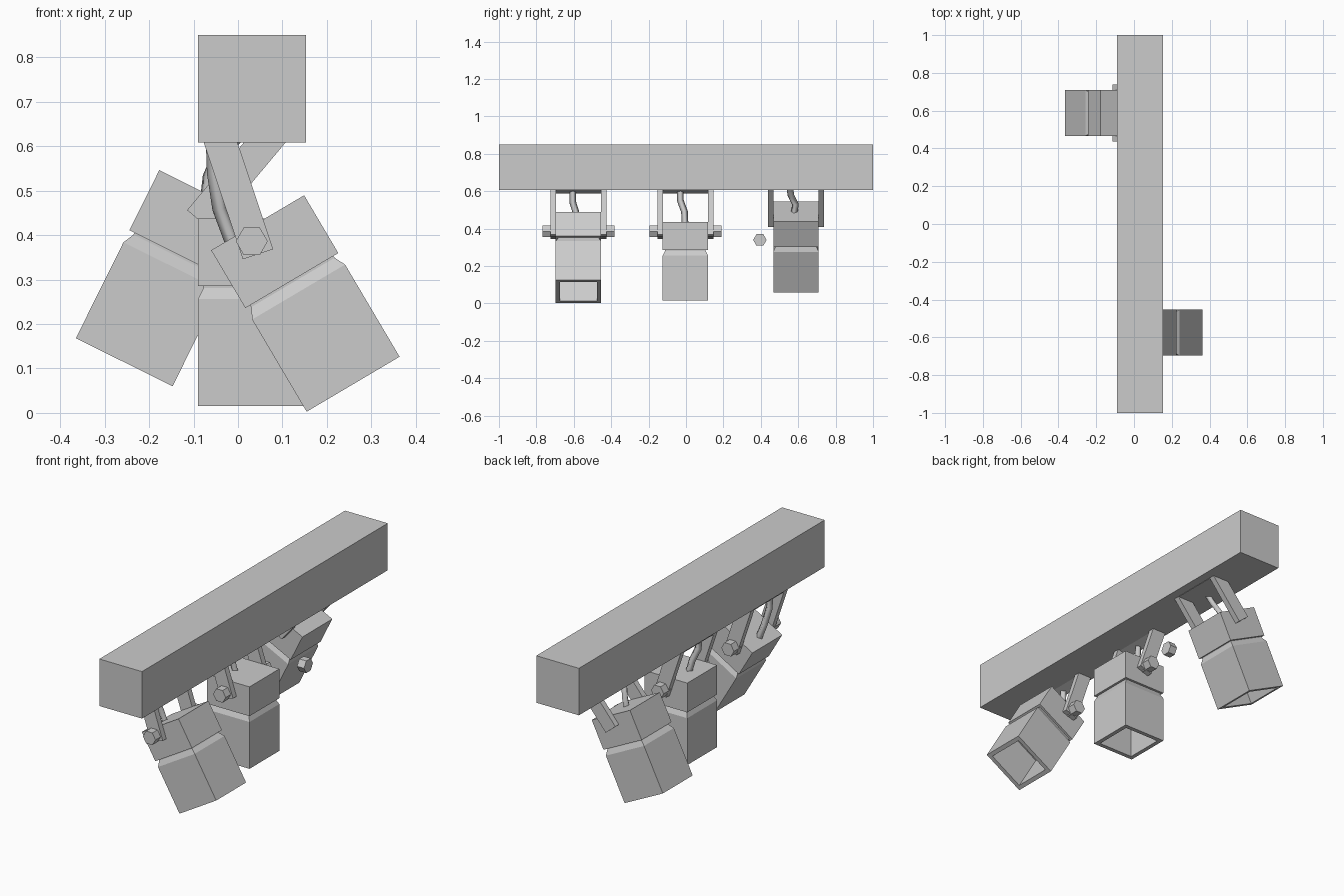
import bpy, bmesh
from math import radians, cos, sin, pi
from mathutils import Matrix, Vector

if "Cube" in bpy.data.objects:
    bpy.data.objects.remove(bpy.data.objects["Cube"])


def loft(name, rings, matrix=Matrix()):
    """Skin a list of equal-length closed rings and cap both ends."""
    bm = bmesh.new()
    loops = [[bm.verts.new(p) for p in ring] for ring in rings]
    n = len(loops[0])
    for a, b in zip(loops, loops[1:]):
        for i in range(n):
            j = (i + 1) % n
            bm.faces.new((a[i], a[j], b[j], b[i]))
    bm.faces.new(loops[0][::-1])
    bm.faces.new(loops[-1])
    bmesh.ops.recalc_face_normals(bm, faces=bm.faces)
    mesh = bpy.data.meshes.new(name)
    bm.to_mesh(mesh)
    bm.free()
    ob = bpy.data.objects.new(name, mesh)
    ob.matrix_world = matrix
    bpy.context.collection.objects.link(ob)
    return ob


def placed(x, y, z, tilt):
    return Matrix.Translation((x, y, z)) @ Matrix.Rotation(radians(tilt), 4, 'Y')


def square(h, z):
    return [(-h, -h, z), (h, -h, z), (h, h, z), (-h, h, z)]


def lamp(name, x, y, z, tilt):
    # square housing: hollow mouth, rim, lower body, groove, upper body
    profile = [(0.1, 0.21), (0.1, 0), (0.1215, 0), (0.1215, 0.241),
               (0.109, 0.266), (0.109, 0.271), (0.1215, 0.271), (0.1215, 0.422)]
    loft(name, [square(h, v) for h, v in profile], placed(x, y, z, tilt))


def bracket(name, x, y, z, tilt):
    # U-shaped yoke, origin at the lower end of the arms
    u = [(-0.15, 0), (-0.12, 0), (-0.12, 0.257), (0.12, 0.257),
         (0.12, 0), (0.15, 0), (0.15, 0.287), (-0.15, 0.287)]
    loft(name, [[(s, a, b) for a, b in u] for s in (-0.036, 0.036)],
         placed(x, y, z, tilt))


def bolt(name, center, length, axis):
    r = 0.036
    hexagon = [(r * cos(i * pi / 3), r * sin(i * pi / 3)) for i in range(6)]
    rings = []
    for s in (-length / 2, length / 2):
        rings.append([(a, s, b) if axis == 'Y' else (s, a, b) for a, b in hexagon])
    loft(name, rings, Matrix.Translation(center))


def cable(name, points):
    cu = bpy.data.curves.new(name, 'CURVE')
    cu.dimensions = '3D'
    cu.bevel_depth = 0.018
    cu.bevel_resolution = 0
    cu.use_fill_caps = True
    sp = cu.splines.new('POLY')
    sp.points.add(len(points) - 1)
    for p, co in zip(sp.points, points):
        p.co = (*co, 1)
    bpy.context.collection.objects.link(bpy.data.objects.new(name, cu))


# ceiling beam
beam = [(-0.09, 0.608), (0.153, 0.608), (0.153, 0.85), (-0.09, 0.85)]
loft("beam", [[(x, y, z) for x, z in beam] for y in (-1, 1)])

# lamp housings
lamp("front_lamp", 0.259, -0.575, 0.0645, -30.6)
lamp("middle_lamp", 0.0315, -0.0035, 0.015, 0)
lamp("back_lamp", -0.256, 0.588, 0.114, 26.4)

# yokes
bracket("front_bracket", 0.045, -0.575, 0.357, -18.5)
bracket("middle_bracket", 0.045, -0.0035, 0.357, -18.5)
bracket("back_bracket", -0.087, 0.588, 0.433, 40)

# pivot bolts; the back lamp's sits loose beside it
for label, y in (("front", -0.575), ("middle", -0.0035)):
    for side in (-1, 1):
        bolt(label + "_bolt", (0.031, y + side * 0.157, 0.386), 0.07, 'Y')
bolt("back_bolt", (0.105, 0.395, 0.34), 0.04, 'X')

# power cables
cable("front_cable", [(-0.055, -0.605, 0.63), (-0.052, -0.605, 0.54),
                      (-0.04, -0.58, 0.46), (-0.01, -0.575, 0.38)])
cable("middle_cable", [(-0.055, -0.03, 0.63), (-0.05, -0.03, 0.55),
                       (-0.03, -0.008, 0.49), (-0.01, -0.005, 0.42)])
cable("back_cable", [(0.0, 0.555, 0.63), (-0.04, 0.56, 0.58),
                     (-0.062, 0.585, 0.53), (-0.07, 0.575, 0.46)])
